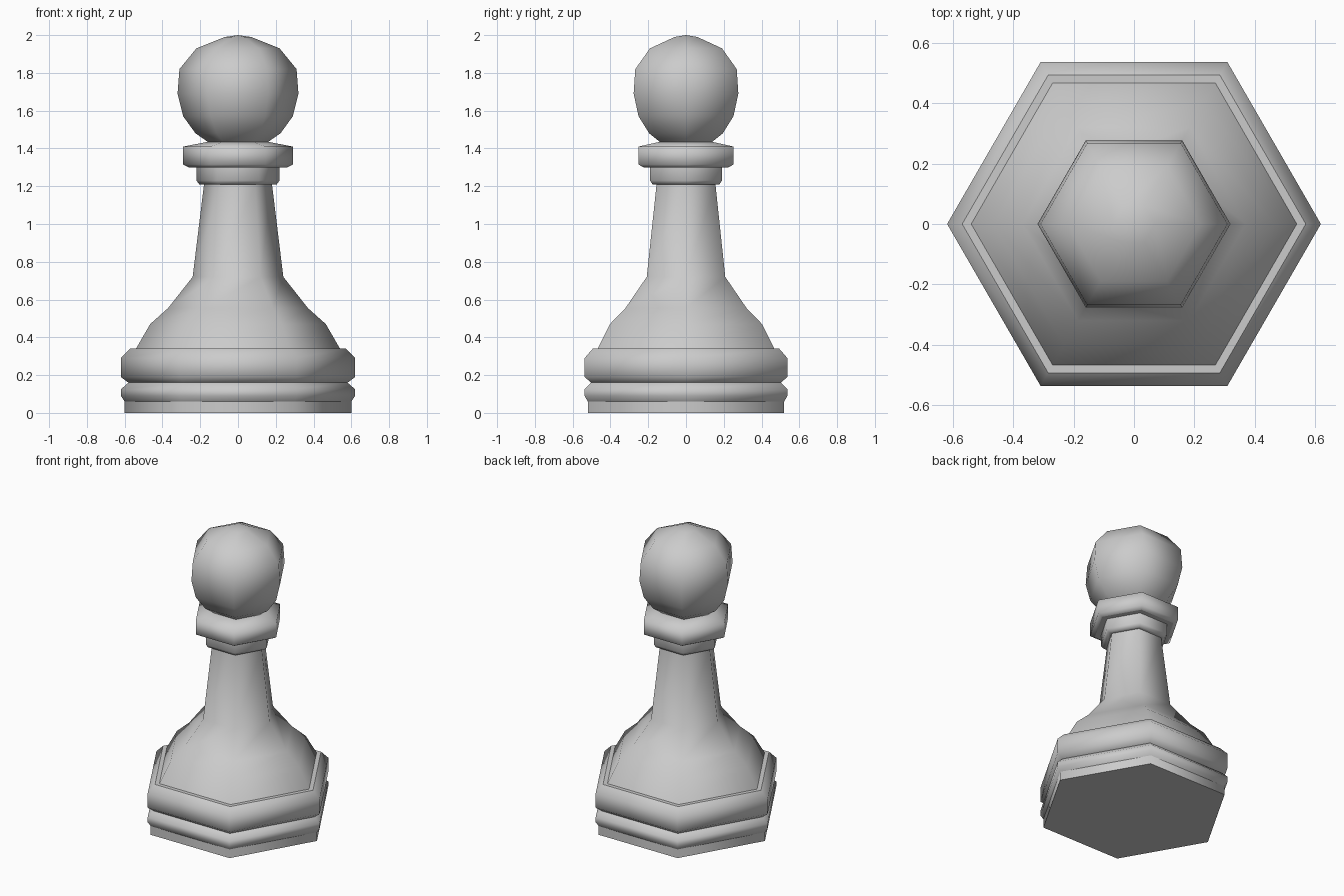
import bpy
import bmesh
from math import cos, sin, pi, radians

SIDES = 6

cube = bpy.data.objects.get("Cube")
if cube:
    bpy.data.objects.remove(cube, do_unlink=True)

GREY = (0.6, 0.6, 0.6, 1)
grey = bpy.data.materials.new("light grey")
grey.use_nodes = True
grey.diffuse_color = GREY
grey.node_tree.nodes["Principled BSDF"].inputs["Base Color"].default_value = GREY


def lathe(name, profile, sharp_angle=85):
    """Turn a (radius, height) profile into a six-sided shell."""
    bm = bmesh.new()
    rings = []
    for r, z in profile:
        if r == 0:
            rings.append([bm.verts.new((0, 0, z))] * SIDES)
        else:
            rings.append([bm.verts.new((r * cos(2 * pi * i / SIDES), r * sin(2 * pi * i / SIDES), z))
                          for i in range(SIDES)])
    for low, high in zip(rings, rings[1:]):
        for i in range(SIDES):
            j = (i + 1) % SIDES
            corners = dict.fromkeys((low[i], low[j], high[j], high[i]))
            bm.faces.new(list(corners))
    mesh = bpy.data.meshes.new(name)
    bm.to_mesh(mesh)
    bm.free()
    mesh.materials.append(grey)
    obj = bpy.data.objects.new(name, mesh)
    bpy.context.collection.objects.link(obj)
    bpy.ops.object.select_all(action="DESELECT")
    obj.select_set(True)
    bpy.context.view_layer.objects.active = obj
    bpy.ops.object.shade_smooth_by_angle(angle=radians(sharp_angle))
    return obj


# Base: flat foot, thin moulding, thick moulding and its flat ledge
lathe("foot_underside", [(0, 0), (0.6, 0)])
lathe("foot", [(0.6, 0), (0.6, 0.06)])
lathe("lower_moulding", [(0.6, 0.06), (0.62, 0.09), (0.62, 0.125), (0.58, 0.16)])
lathe("upper_moulding", [(0.58, 0.16), (0.62, 0.19), (0.62, 0.29), (0.57, 0.34)])
lathe("base_ledge", [(0.57, 0.34), (0.54, 0.34)])

# Body: flared skirt rising into the tapered stem
lathe("body", [(0.54, 0.34), (0.465, 0.47), (0.37, 0.555), (0.24, 0.72), (0.18, 1.21)])

# Collar: small step below a wide ring
lathe("collar_step", [(0.18, 1.21), (0.205, 1.21), (0.22, 1.23), (0.22, 1.3)])
lathe("collar_underside", [(0.22, 1.3), (0.26, 1.3)])
lathe("collar", [(0.26, 1.3), (0.29, 1.315), (0.29, 1.41), (0.16, 1.435)])

# Head: faceted ball
lathe("head", [(0.16, 1.435), (0.225, 1.48), (0.29, 1.57), (0.32, 1.69),
               (0.31, 1.82), (0.22, 1.93), (0.07, 1.99), (0, 2)])
